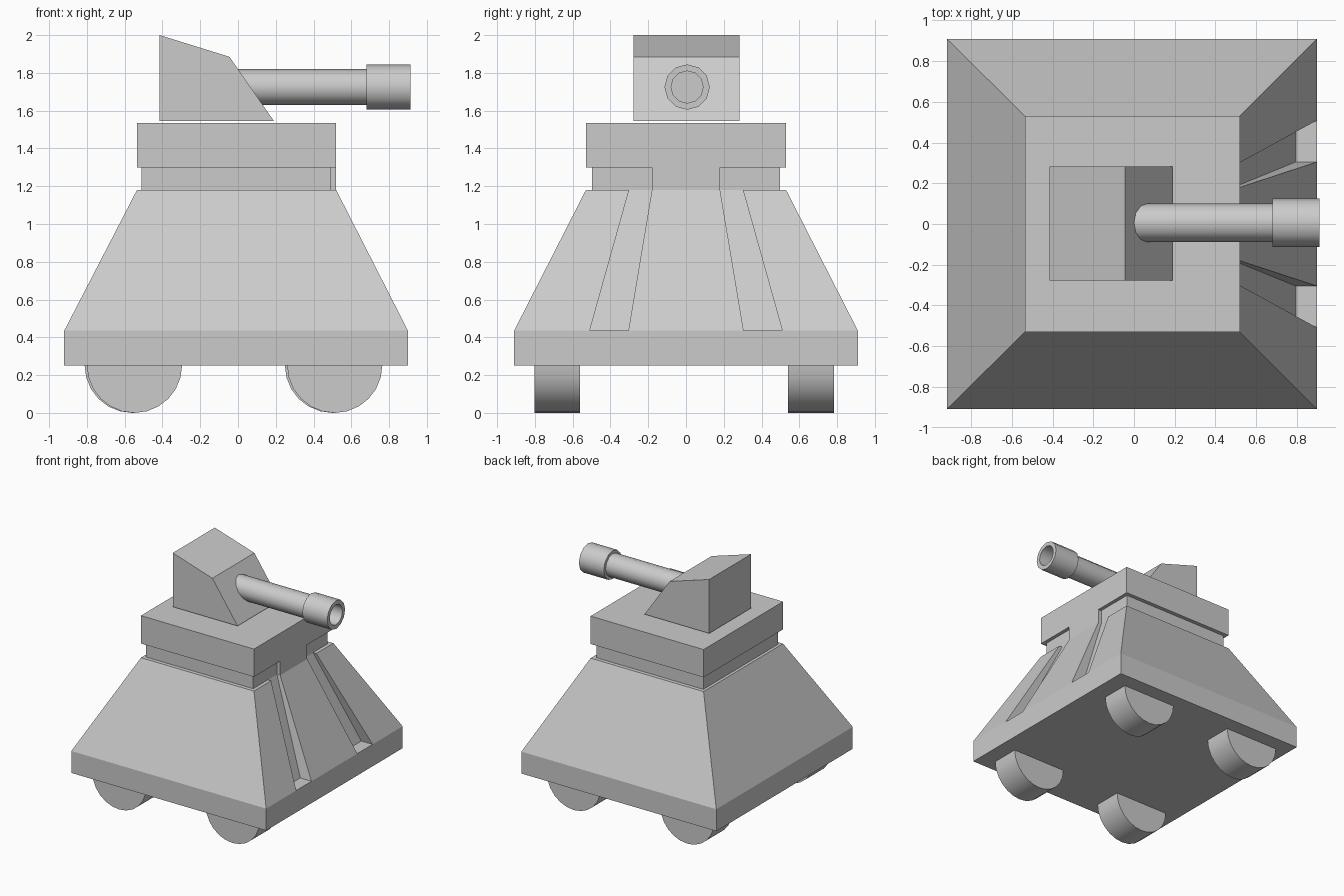
import bpy, bmesh, math

if "Cube" in bpy.data.objects:
    bpy.data.objects.remove(bpy.data.objects["Cube"])


def make(name, bm, smooth=False):
    bmesh.ops.remove_doubles(bm, verts=bm.verts, dist=1e-5)
    bmesh.ops.recalc_face_normals(bm, faces=bm.faces)
    mesh = bpy.data.meshes.new(name)
    bm.to_mesh(mesh)
    bm.free()
    ob = bpy.data.objects.new(name, mesh)
    bpy.context.collection.objects.link(ob)
    if smooth:
        bpy.ops.object.select_all(action='DESELECT')
        bpy.context.view_layer.objects.active = ob
        ob.select_set(True)
        bpy.ops.object.shade_smooth_by_angle(angle=math.radians(40))
    return ob


def loft(name, loops, smooth=False):
    """Skin a stack of equal-length point loops and cap both ends."""
    bm = bmesh.new()
    rings = [[bm.verts.new(p) for p in loop] for loop in loops]
    n = len(rings[0])
    for a, b in zip(rings, rings[1:]):
        for i in range(n):
            j = (i + 1) % n
            bm.faces.new((a[i], a[j], b[j], b[i]))
    bm.faces.new(rings[0][::-1])
    bm.faces.new(rings[-1])
    return make(name, bm, smooth)


def rect(x0, x1, y, z):
    return [(x0, -y, z), (x1, -y, z), (x1, y, z), (x0, y, z)]


def slab(name, x0, x1, y, z0, z1):
    return loft(name, [rect(x0, x1, y, z0), rect(x0, x1, y, z1)])


def prism(name, profile, y0, y1, smooth=False):
    """Extrude an (x, z) profile along y."""
    return loft(name, [[(x, y, z) for x, z in profile] for y in (y0, y1)], smooth)


# Tapered hull
hull = loft("hull", [rect(-0.92, 0.90, 0.91, 0.25),
                     rect(-0.92, 0.90, 0.91, 0.435),
                     rect(-0.535, 0.52, 0.53, 1.18)])


# Two slanted grooves cut in the +x face
def groove_loop(z, side):
    h = z - 0.435
    inner, outer, back = 0.305 - 0.167 * h, 0.51 - 0.28 * h, 0.795 - 0.409 * h
    return [(back, side * inner, z), (1.1, side * inner, z),
            (1.1, side * outer, z), (back, side * outer, z)]


for side in (-1, 1):
    cutter = loft("groove_cutter", [groove_loop(0.435, side), groove_loop(1.22, side)])
    cutter.hide_render = True
    mod = hull.modifiers.new("groove", 'BOOLEAN')
    mod.operation, mod.solver, mod.object = 'DIFFERENCE', 'EXACT', cutter
    bpy.context.view_layer.objects.active = hull
    bpy.ops.object.modifier_apply(modifier=mod.name)
    bpy.data.objects.remove(cutter)

# Neck, raised middle panel and cap
slab("neck", -0.51, 0.49, 0.497, 1.18, 1.30)
slab("neck_panel", 0.40, 0.52, 0.18, 1.18, 1.30)
slab("cap", -0.535, 0.52, 0.53, 1.30, 1.535)

# Wedge turret
prism("turret", [(-0.415, 1.545), (0.19, 1.545), (-0.045, 1.885), (-0.415, 2.0)],
      -0.277, 0.283)

# Gun barrel with hollow muzzle, turned around the x axis
SIDES = 12
barrel_profile = [(-0.1, 0.095), (0.68, 0.095), (0.68, 0.12),
                  (0.912, 0.12), (0.912, 0.085), (0.75, 0.085)]
loft("gun_barrel",
     [[(x, 0.006 + r * math.cos(2 * math.pi * i / SIDES),
        1.725 + r * math.sin(2 * math.pi * i / SIDES)) for i in range(SIDES)]
      for x, r in barrel_profile], smooth=True)

# Half-round wheels under the hull
for y, xs in ((-0.682, (-0.548, 0.512)), (0.662, (-0.56, 0.50))):
    for x in xs:
        arc = [(x + 0.252 * math.cos(math.pi * (1 + i / 12)),
                0.252 + 0.252 * math.sin(math.pi * (1 + i / 12))) for i in range(13)]
        prism("wheel", arc, y - 0.121, y + 0.121, smooth=True)
